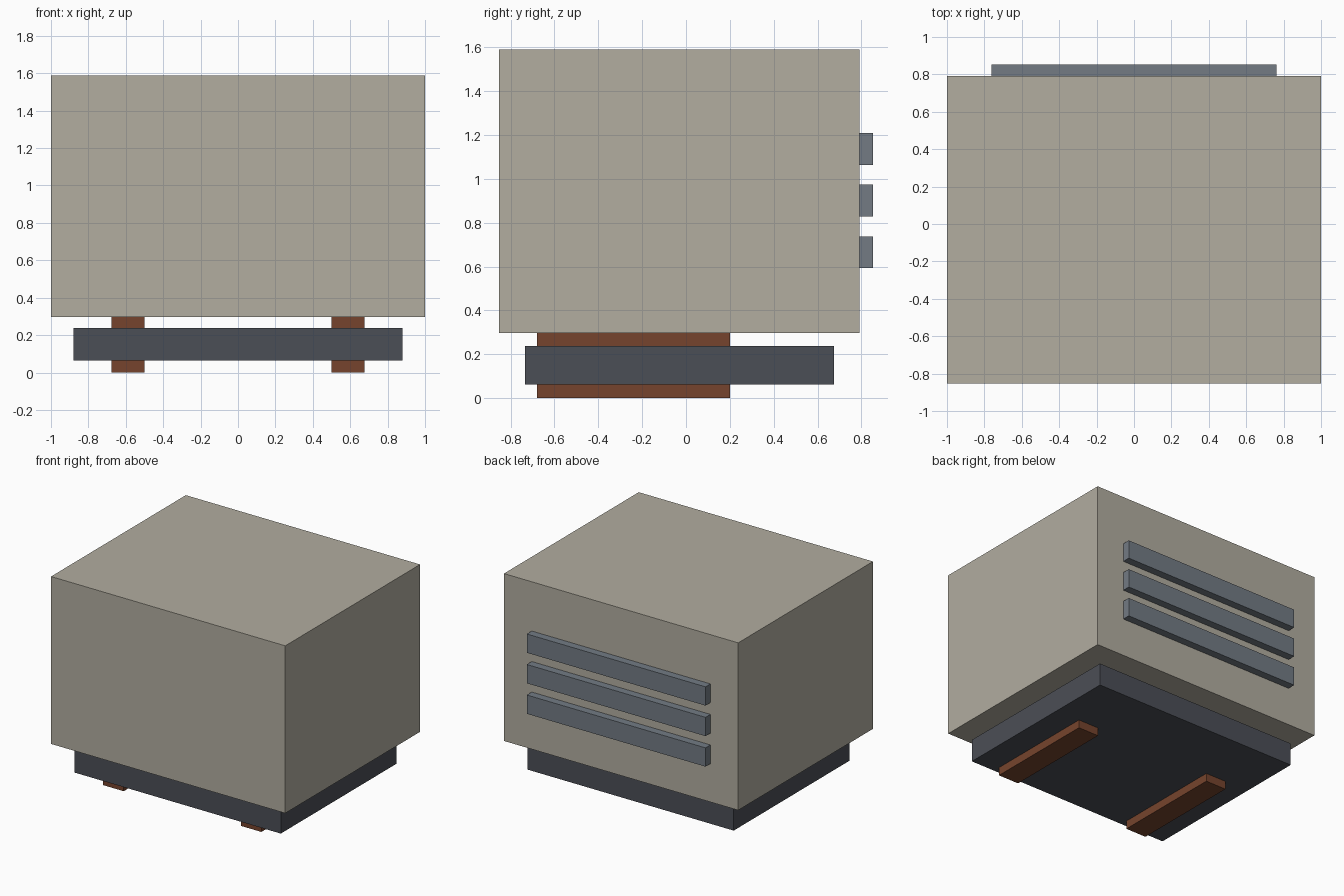
import bpy

if "Cube" in bpy.data.objects:
    bpy.data.objects.remove(bpy.data.objects["Cube"])


def material(name, rgb):
    def lin(c):
        c /= 255
        return c / 12.92 if c <= 0.04045 else ((c + 0.055) / 1.055) ** 2.4
    m = bpy.data.materials.new(name)
    m.diffuse_color = (*[lin(c) for c in rgb], 1)
    m.use_nodes = True
    m.node_tree.nodes["Principled BSDF"].inputs["Base Color"].default_value = m.diffuse_color
    return m


def box(name, x, y, z, mat):
    """Box from (min, max) ranges on each axis."""
    bpy.ops.mesh.primitive_cube_add(
        size=1, location=[(a + b) / 2 for a, b in (x, y, z)])
    ob = bpy.context.object
    ob.name = name
    ob.scale = [b - a for a, b in (x, y, z)]
    bpy.ops.object.transform_apply(location=False, rotation=False, scale=True)
    ob.data.materials.append(mat)
    return ob


beige = material("warm beige", (178, 173, 160))
charcoal = material("charcoal", (75, 78, 86))
grey = material("blue grey", (115, 123, 132))
brown = material("rust brown", (118, 68, 45))

# main housing
box("housing", (-1, 1), (-0.852, 0.792), (0.297, 1.589), beige)

# base plinth, slightly separated from the housing
box("base_plinth", (-0.88, 0.88), (-0.735, 0.675), (0.063, 0.238), charcoal)

# runners passing through the plinth
for side, x in (("left", (-0.676, -0.5)), ("right", (0.5, 0.676))):
    box(side + "_runner", x, (-0.68, 0.2), (0, 0.297), brown)

# three vent slats on the back
for i in range(3):
    z = 0.593 + 0.2355 * i
    box(f"vent_slat_{i + 1}", (-0.763, 0.763), (0.792, 0.852), (z, z + 0.145), grey)
